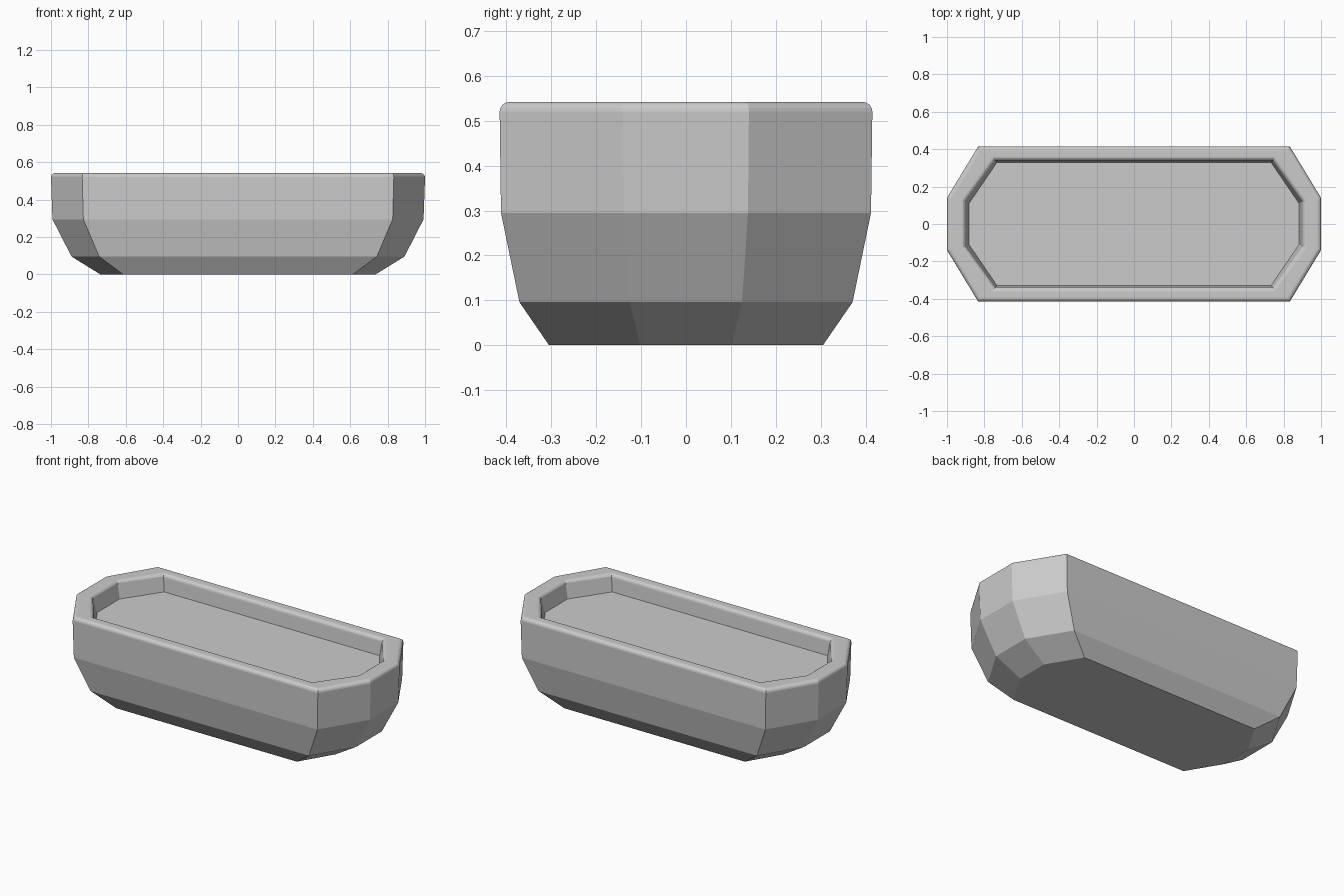
import bpy, bmesh
from math import sin, cos, pi

if "Cube" in bpy.data.objects:
    bpy.data.objects.remove(bpy.data.objects["Cube"])


def octagon(bm, z, hx, hy, cx, cy, inset=0.0):
    # Elongated octagon ring; inset moves every side inwards equally
    hx, hy, cx, cy = hx - inset, hy - inset, cx - 0.57 * inset, cy - 0.28 * inset
    quarter = [(hx, cy), (cx, hy)]
    pts = quarter + [(-x, y) for x, y in reversed(quarter)]
    pts += [(-x, -y) for x, y in pts]
    return [bm.verts.new((x, y, z)) for x, y in pts]


bm = bmesh.new()
rings = []

# Tapered outer hull
outer = (1.0, 0.415, 0.833, 0.14)
for z, dims in [(0, (0.735, 0.305, 0.613, 0.102)),
                (0.096, (0.89, 0.371, 0.742, 0.125)),
                (0.295, (0.992, 0.412, 0.827, 0.138))]:
    rings.append(octagon(bm, z, *dims))

# Rounded rim: outer edge, then inner edge
r, top, steps = 0.022, 0.542, 4
inner = (0.90, 0.338, 0.742, 0.12)
for i in range(steps + 1):
    a = pi / 2 * i / steps
    rings.append(octagon(bm, top - r + r * sin(a), *outer, inset=r * (1 - cos(a))))
for i in range(steps + 1):
    a = pi / 2 * (1 - i / steps)
    rings.append(octagon(bm, top - r + r * sin(a), *inner, inset=-r * (1 - cos(a))))

# Recess wall down to the inner floor
rings.append(octagon(bm, 0.44, 0.882, 0.33, 0.732, 0.11))

for a, b in zip(rings, rings[1:]):
    for i in range(8):
        j = (i + 1) % 8
        bm.faces.new((a[i], a[j], b[j], b[i]))
bm.faces.new(rings[0][::-1])
bm.faces.new(rings[-1])
bmesh.ops.recalc_face_normals(bm, faces=bm.faces[:])

mesh = bpy.data.meshes.new("planter_tray")
bm.to_mesh(mesh)
bm.free()
tray = bpy.data.objects.new("planter_tray", mesh)
bpy.context.collection.objects.link(tray)
